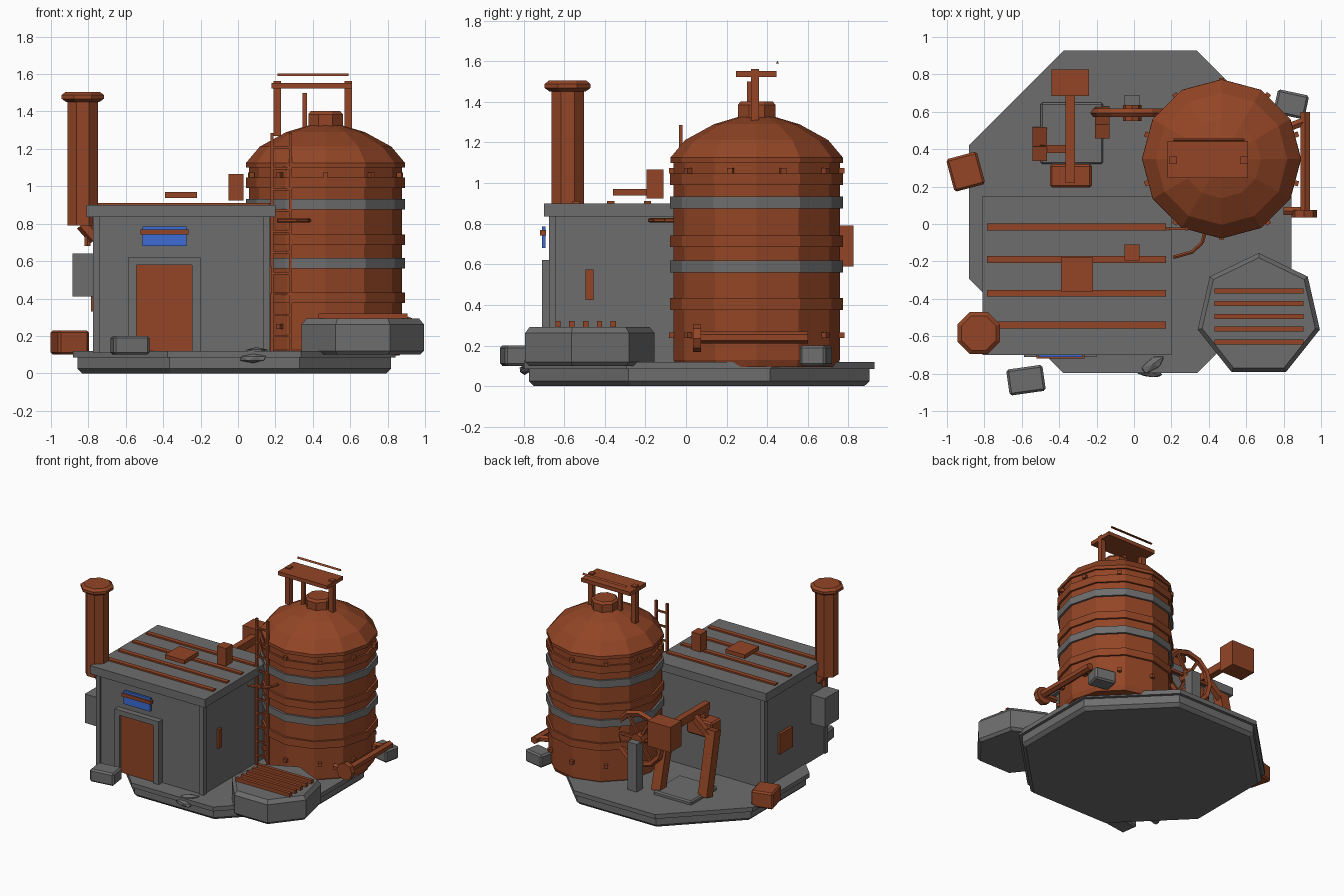
import bpy, bmesh, math
from mathutils import Vector, Matrix

old = bpy.data.objects.get("Cube")
if old:
    bpy.data.objects.remove(old)


def material(name, rgb):
    m = bpy.data.materials.new(name)
    m.use_nodes = True
    m.diffuse_color = (*rgb, 1)
    m.node_tree.nodes["Principled BSDF"].inputs["Base Color"].default_value = (*rgb, 1)
    return m


RUST = material("rust", (0.29, 0.06, 0.019))
GREY = material("stone grey", (0.155, 0.155, 0.155))
BLUE = material("sign blue", (0.045, 0.15, 0.66))


def finish(name, bm, mat):
    bmesh.ops.recalc_face_normals(bm, faces=bm.faces)
    mesh = bpy.data.meshes.new(name)
    bm.to_mesh(mesh)
    bm.free()
    mesh.materials.append(mat)
    ob = bpy.data.objects.new(name, mesh)
    bpy.context.collection.objects.link(ob)
    return ob


def box(name, x, y, z, mat, turn=0, bevel=0):
    """Box from (low, high) ranges, optionally turned about its own z axis."""
    bm = bmesh.new()
    bmesh.ops.create_cube(bm, size=1)
    size = [r[1] - r[0] for r in (x, y, z)]
    mid = [(r[0] + r[1]) / 2 for r in (x, y, z)]
    bm.transform(Matrix.Rotation(math.radians(turn), 4, "Z") @ Matrix.Diagonal((*size, 1)))
    bm.transform(Matrix.Translation(mid))
    if bevel:
        bmesh.ops.bevel(bm, geom=bm.edges[:], offset=bevel, segments=1, affect="EDGES")
    return finish(name, bm, mat)


def lathe(name, centre, profile, sides, mat, turn=0):
    """Faceted solid from (radius, height) pairs, capped at both ends."""
    bm = bmesh.new()
    rings = []
    for r, z in profile:
        ring = []
        for i in range(sides):
            a = math.radians(turn) + math.tau * i / sides
            ring.append(bm.verts.new((centre[0] + r * math.cos(a), centre[1] + r * math.sin(a), z)))
        rings.append(ring)
    for low, high in zip(rings, rings[1:]):
        for i in range(sides):
            j = (i + 1) % sides
            bm.faces.new((low[i], low[j], high[j], high[i]))
    bm.faces.new(rings[0])
    bm.faces.new(rings[-1])
    return finish(name, bm, mat)


def rod(name, a, b, radius, mat, sides=6, end=None):
    """Straight bar between two points."""
    a, b = Vector(a), Vector(b)
    bm = bmesh.new()
    bmesh.ops.create_cone(bm, cap_ends=True, segments=sides, radius1=radius,
                          radius2=end or radius, depth=(b - a).length)
    if sides == 4:
        bm.transform(Matrix.Rotation(math.pi / 4, 4, "Z"))
    bm.transform(Matrix.Translation((a + b) / 2) @ (b - a).to_track_quat("Z", "Y").to_matrix().to_4x4())
    return finish(name, bm, mat)


# Ground slab
MID = (-0.02, 0.065)
lathe("base_foot", MID, [(0.88, 0), (0.908, 0.025), (0.908, 0.09)], 8, GREY, 22.5)
lathe("base_slab", MID, [(0.933, 0.085), (0.933, 0.12)], 8, GREY, 22.5)

# House
box("house_walls", (-0.765, 0.16), (-0.665, 0.11), (0.11, 0.85), GREY)
box("house_roof", (-0.81, 0.2), (-0.7, 0.15), (0.835, 0.9), GREY)
for x in (-0.775, 0.135):
    for y in (-0.675, 0.085):
        box("corner_post", (x, x + 0.035), (y, y + 0.035), (0.11, 0.84), GREY)
for y in (-0.016, -0.19, -0.37, -0.54):
    box("roof_batten", (-0.785, 0.17), (y - 0.018, y + 0.018), (0.895, 0.912), RUST)
box("roof_hatch", (-0.39, -0.22), (-0.36, -0.18), (0.938, 0.97), RUST)
box("roof_vent", (-0.05, 0.03), (-0.195, -0.11), (0.925, 1.067), RUST)

# Door, sign and wall plates
box("door", (-0.545, -0.245), (-0.693, -0.66), (0.12, 0.585), RUST)
for x in (-0.588, -0.245):
    box("door_jamb", (x, x + 0.045), (-0.71, -0.66), (0.12, 0.62), GREY)
box("door_lintel", (-0.588, -0.2), (-0.71, -0.66), (0.58, 0.62), GREY)
box("sign_board", (-0.51, -0.275), (-0.71, -0.692), (0.68, 0.785), BLUE)
box("sign_bar", (-0.52, -0.265), (-0.72, -0.69), (0.742, 0.768), RUST)
box("side_window", (0.15, 0.178), (-0.495, -0.455), (0.425, 0.575), RUST)
box("wall_panel", (-0.785, -0.75), (-0.22, -0.06), (0.33, 0.49), RUST)

# Chimney on its bracket box
FLUE = (-0.83, -0.583)
lathe("chimney", FLUE, [(0.087, 0.79), (0.087, 1.47)], 8, RUST, 22.5)
lathe("chimney_cap", FLUE, [(0.095, 1.45), (0.122, 1.468), (0.122, 1.488), (0.1, 1.505)], 8, RUST, 22.5)
rod("chimney_elbow", (-0.83, -0.583, 0.8), (-0.76, -0.583, 0.72), 0.04, RUST)
rod("chimney_drip", (-0.805, -0.583, 0.78), (-0.805, -0.583, 0.68), 0.018, RUST)
box("chimney_box", (-0.885, -0.76), (-0.66, -0.48), (0.41, 0.64), GREY)

# Storage tank with hoops and dome
TX, TY = TANK = (0.468, 0.348)
lathe("tank_body", TANK, [(0.395, 0.095), (0.41, 0.13), (0.41, 1.11)], 12, RUST)
for z, mat in ((0.375, RUST), (0.56, GREY), (0.685, RUST), (0.875, GREY), (0.99, RUST)):
    lathe("tank_hoop", TANK, [(0.426, z), (0.426, z + 0.058)], 12, mat)
lathe("tank_dome", TANK, [(0.425, 1.1), (0.425, 1.125), (0.352, 1.212), (0.21, 1.29), (0.06, 1.335)], 12, RUST)
lathe("tank_cap", TANK, [(0.1, 1.31), (0.1, 1.385), (0.085, 1.402)], 8, RUST, 22.5)
for i in range(10):
    a = math.radians(18 + 36 * i)
    x, y = TX + 0.418 * math.cos(a), TY + 0.418 * math.sin(a)
    for z in (0.25, 1.06):
        box("tank_bolt", (x - 0.014, x + 0.014), (y - 0.014, y + 0.014), (z - 0.014, z + 0.014), RUST, math.degrees(a))

# Frame over the dome
for x in (0.19, 0.57):
    box("frame_post", (x, x + 0.04), (0.32, 0.36), (1.27, 1.562), RUST)
box("frame_strut", (0.345, 0.37), (0.3, 0.325), (1.28, 1.5), RUST)
box("frame_plate", (0.18, 0.61), (0.245, 0.445), (1.523, 1.553), RUST)
rod("frame_wire", (0.21, 0.45, 1.593), (0.59, 0.45, 1.593), 0.009, RUST, 3)

# Ladder and small bent pipe
for x in (0.182, 0.28):
    rod("ladder_rail", (x, -0.025, 0.11), (x, -0.025, 1.285), 0.012, RUST, 4)
for i in range(10):
    z = 0.2 + 0.112 * i
    rod("ladder_rung", (0.182, -0.025, z), (0.28, -0.025, z), 0.009, RUST, 4)
bend = [(0.38, -0.04, 0.817), (0.365, -0.1, 0.817), (0.31, -0.15, 0.817), (0.21, -0.178, 0.817)]
for a, b in zip(bend, bend[1:]):
    rod("bent_pipe", a, b, 0.011, RUST)

# Outlet pipe beside the tank
rod("outlet_pipe", (0.915, 0.05, 0.24), (0.915, 0.6, 0.24), 0.03, RUST)
rod("outlet_flange", (0.91, 0.035, 0.235), (0.91, 0.075, 0.235), 0.068, RUST, 8)
rod("outlet_arm", (0.8, 0.07, 0.235), (0.92, 0.07, 0.235), 0.025, RUST)
rod("outlet_stub", (0.78, 0.5, 0.24), (0.915, 0.55, 0.24), 0.025, RUST)

# Seven sided trough with a slatted cover
lathe("trough", (0.667, -0.49), [(0.315, 0.1), (0.335, 0.12), (0.335, 0.262), (0.31, 0.292)], 7, GREY, 90)
for i in range(5):
    y = -0.63 + 0.068 * i
    box("trough_slat", (0.43, 0.905), (y - 0.013, y + 0.013), (0.29, 0.32), RUST)

# Loose crates and rocks
box("front_crate", (-0.675, -0.48), (-0.905, -0.765), (0.1, 0.2), GREY, 8, 0.012)
box("rust_crate", (-0.985, -0.815), (0.19, 0.37), (0.1, 0.23), RUST, 15, 0.012)
box("back_crate", (0.755, 0.925), (0.575, 0.705), (0.1, 0.2), GREY, -12, 0.012)
for x, y, z, w, d, turn in ((0.1, -0.75, 0.115, 0.08, 0.035, 35), (0.08, -0.795, 0.08, 0.08, 0.025, -8)):
    bm = bmesh.new()
    bmesh.ops.create_icosphere(bm, subdivisions=1, radius=1)
    bm.transform(Matrix.Translation((x, y, z)) @ Matrix.Rotation(math.radians(turn), 4, "Z")
                 @ Matrix.Diagonal((w, d, 0.025, 1)))
    finish("rock", bm, GREY)

# Beam pump behind the house
box("pump_pad", (-0.5, -0.165), (0.32, 0.65), (0.11, 0.15), GREY, 0, 0.01)
rod("pump_leg", (-0.505, 0.48, 0.13), (-0.505, 0.375, 0.62), 0.055, RUST, 4)
rod("pump_leg", (-0.17, 0.59, 0.13), (-0.17, 0.495, 0.5), 0.055, RUST, 4)
box("pump_beam", (-0.365, -0.315), (0.22, 0.72), (0.68, 0.74), RUST)
box("pump_head", (-0.44, -0.24), (0.685, 0.825), (0.59, 0.79), RUST)
box("pump_weight", (-0.45, -0.225), (0.195, 0.32), (0.5, 0.63), RUST, 0, 0.012)
rod("pump_link", (-0.34, 0.255, 0.6), (-0.34, 0.255, 0.7), 0.03, RUST, 4)
rod("pump_crossbar", (-0.505, 0.4, 0.56), (-0.34, 0.4, 0.7), 0.03, RUST, 4)

# Flywheel on a pedestal
HUB = Vector((-0.01, 0.594, 0.5))
bpy.ops.mesh.primitive_torus_add(location=HUB, rotation=(math.pi / 2, 0, 0), major_segments=12,
                                 minor_segments=5, major_radius=0.2, minor_radius=0.024)
wheel = bpy.context.object
wheel.name = "flywheel_rim"
wheel.data.materials.append(RUST)
for i in range(6):
    a = math.tau * i / 6
    rod("flywheel_spoke", HUB, HUB + 0.2 * Vector((math.cos(a), 0, math.sin(a))), 0.014, RUST, 4)
rod("flywheel_hub", HUB - Vector((0, 0.043, 0)), HUB + Vector((0, 0.043, 0)), 0.05, RUST, 8)
box("flywheel_pedestal", (-0.05, 0.03), (0.61, 0.69), (0.11, 0.5), GREY)
